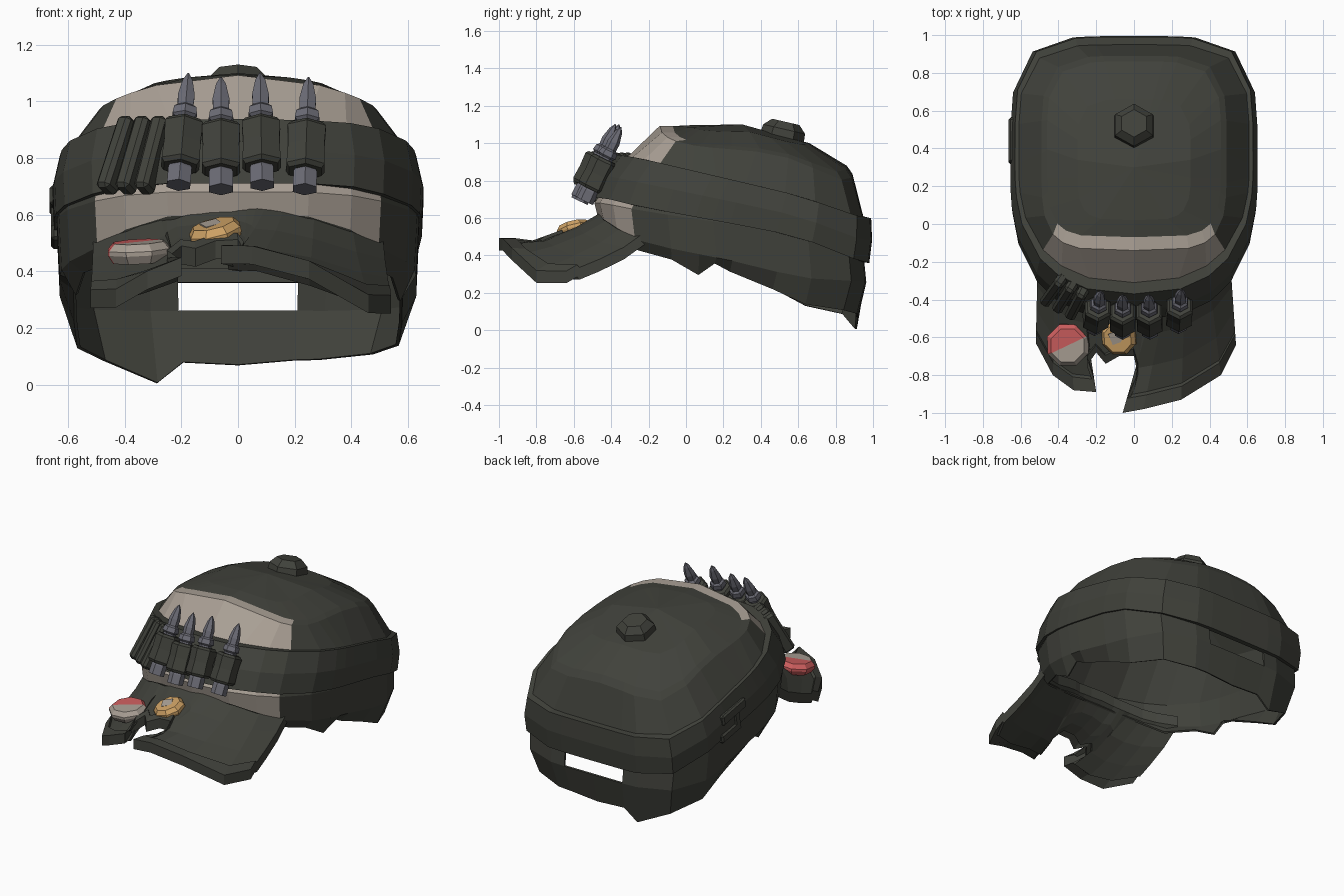
import bpy, bmesh, random
from math import sin, cos, radians, pi
from mathutils import Matrix, Vector

random.seed(4)
old = bpy.data.objects.get("Cube")
if old:
    bpy.data.objects.remove(old)


def material(name, rgb):
    m = bpy.data.materials.new(name)
    m.use_nodes = True
    m.diffuse_color = (*rgb, 1)
    m.node_tree.nodes["Principled BSDF"].inputs["Base Color"].default_value = (*rgb, 1)
    return m


DARK = material("dark olive", (.052, .054, .044))
TAN = material("tan", (.40, .35, .30))
STEEL = material("steel grey", (.15, .15, .18))
RED = material("badge red", (.60, .11, .11))
ORANGE = material("badge orange", (.62, .36, .13))


def make(name, bm, *mats):
    mesh = bpy.data.meshes.new(name)
    bm.to_mesh(mesh)
    bm.free()
    for m in mats:
        mesh.materials.append(m)
    ob = bpy.data.objects.new(name, mesh)
    bpy.context.collection.objects.link(ob)
    return ob


# Plan angles: front is -90, back is 90, mirrored to the other side
HALF = [-90, -72, -56, -42, -22, -10, -4, 0, 5, 18, 50, 78, 85, 90]
ANGLES = HALF + [180 - a for a in reversed(HALF[1:-1])]
KNOTS = [-.45, -.25, .35, .6, .95]


def height(y, zs):
    for a, b, za, zb in zip(KNOTS, KNOTS[1:], zs, zs[1:]):
        if y <= b:
            return za + (zb - za) * max(0, (y - a) / (b - a))
    return zs[-1]


def ring(front, back, width, zs, arch=0, soft=.8):
    """Rounded outline with its height following the length of the cap."""
    pts = []
    for a in ANGLES:
        c, s = cos(radians(a)), sin(radians(a))
        p = soft if s < 0 else .45
        x = width * abs(c) ** p * (1 if c > 0 else -1)
        y = (front + back) / 2 + (back - front) / 2 * abs(s) ** p * (1 if s > 0 else -1)
        pts.append(Vector((x, y, height(y, zs) - arch * (x / width) ** 2)))
    return pts


def loft(rings, skip=lambda i, a, b: False, mat=lambda i, a, b: 0, tip=None):
    bm = bmesh.new()
    vs = [[bm.verts.new(p) for p in r] for r in rings]
    n = len(vs[0])
    for i in range(len(vs) - 1):
        for j in range(n):
            k = (j + 1) % n
            sa, sb = (sin(radians(ANGLES[q])) for q in (j, k))
            if not skip(i, sa, sb):
                f = bm.faces.new((vs[i][j], vs[i][k], vs[i + 1][k], vs[i + 1][j]))
                f.material_index = mat(i, sa, sb)
    if tip:
        t = bm.verts.new(tip)
        for j in range(n):
            bm.faces.new((vs[-1][j], vs[-1][(j + 1) % n], t))
    return bm


# Crown: torn rim, strap level, band level, shoulder and top
rim = ring(-.45, .92, .58, [.56, .42, .30, .15, .07])
for a, p in zip(ANGLES, rim):
    if sin(radians(a)) > -.5:
        p.z += random.uniform(-.015, .015)
    if a in (-10, 190):
        p.z -= .05
    if a in (-4, 184):
        p.z += .02
    if a == 102:
        p.z = .005
crown_rings = [
    rim,
    ring(-.47, .965, .63, [.60, .47, .35, .28, .26]),
    ring(-.49, .95, .64, [.68, .64, .55, .50, .41]),
    ring(-.31, .95, .61, [.95, .92, .78, .72, .60]),
    ring(-.14, .89, .49, [1.1, 1.1, 1.06, 1.01, .80], .10, .45),
    ring(-.07, .86, .46, [1.1, 1.1, 1.07, 1.02, .83], .09, .42),
    ring(.02, .66, .30, [1.1, 1.1, 1.09, 1.02, .90], .03, .45),
]
crown = make("crown", loft(
    crown_rings,
    skip=lambda i, a, b: i == 1 and min(a, b) > .99,
    mat=lambda i, a, b: 1 if 1 <= i <= 4 and max(a, b) < -.6 else 0,
    tip=(0, .3, 1.1)), DARK, TAN, DARK)
lining = crown.modifiers.new("lining", 'SOLIDIFY')
lining.thickness = .012
lining.offset = -1
lining.material_offset = 2

# Tilted strap wrapped around the crown
low, high = [.71, .66, .55, .50, .36], [.95, .92, .78, .72, .60]
middle = [(a + b) / 2 for a, b in zip(low, high)]
make("wrapped_band", loft([
    ring(-.48, .945, .63, low),
    ring(-.51, .98, .65, low),
    ring(-.46, .995, .655, middle),
    ring(-.37, .99, .63, high),
    ring(-.31, .945, .603, high)]), DARK)

# Brim columns: root x, root y, outer x, outer y, with a torn gap
COLUMNS = [
    (-.51, -.20, -.52, -.63), (-.42, -.29, -.43, -.80), (-.35, -.34, -.32, -.88),
    (-.28, -.37, -.20, -.89), (-.25, -.38, -.25, -.75), (-.22, -.39, -.20, -.68),
    (-.18, -.40, -.15, -.74), (-.10, -.41, -.08, -.70), (-.02, -.42, 0, -.70),
    (.03, -.42, .02, -.80), (.07, -.42, 0, -.88), (.11, -.41, -.06, -1),
    (.17, -.40, .05, -.98), (.27, -.38, .25, -.93), (.40, -.31, .46, -.80),
    (.51, -.20, .54, -.64)]
ROWS = [(0, .05), (.3, .01), (.6, 0), (.84, 0), (.87, .02), (1, .01)]


def brim_z(x, y):
    return .755 + .36 * y - .75 * x * x + .5 * max(0, -y - .82)


bm = bmesh.new()
grid = []
for xr, yr, xo, yo in COLUMNS:
    col = []
    for s, lift in ROWS:
        x, y = xr + (xo - xr) * s, yr + (yo - yr) * s
        col.append(bm.verts.new((x, y, brim_z(x, y) + lift)))
    grid.append(col)
for c, d in zip(grid, grid[1:]):
    for i in range(len(ROWS) - 1):
        bm.faces.new((c[i], c[i + 1], d[i + 1], d[i]))
under = bmesh.ops.extrude_face_region(bm, geom=bm.faces[:], use_keep_orig=True)
bmesh.ops.translate(bm, vec=(0, 0, -.065),
                    verts=[v for v in under["geom"] if isinstance(v, bmesh.types.BMVert)])
bmesh.ops.recalc_face_normals(bm, faces=bm.faces)
make("torn_brim", bm, DARK)


def lathe(profile, sides):
    """Stack of rings from (radius, height) pairs, closed at both ends."""
    bm = bmesh.new()
    turns = [2 * pi * (k + .5) / sides for k in range(sides)]
    vs = [[bm.verts.new((r * cos(t), r * sin(t), z)) for t in turns] for r, z in profile]
    for a, b in zip(vs, vs[1:]):
        for k in range(sides):
            m = (k + 1) % sides
            bm.faces.new((a[k], a[m], b[m], b[k]))
    bm.faces.new(vs[0][::-1])
    bm.faces.new(vs[-1])
    return bm


def place(ob, loc, rot=(0, 0, 0)):
    ob.location = loc
    ob.rotation_euler = [radians(r) for r in rot]


# Cartridges in their loops
CARTRIDGE = [(.048, 0), (.048, .06), (.038, .08), (.038, .26), (.05, .27),
             (.045, .30), (.032, .31), (.034, .35), (.02, .41), (.003, .44)]
LOOP = [(.066, .07), (.078, .085), (.074, .16), (.078, .235), (.064, .25)]
for n, (x, y, z, lean) in enumerate([(-.21, -.55, .705, 5), (-.06, -.57, .69, 0),
                                     (.085, -.57, .705, -1), (.235, -.54, .69, 2)]):
    for part, profile, mat in (("cartridge", CARTRIDGE, STEEL), ("loop", LOOP, DARK)):
        place(make(f"{part}_{n + 1}", lathe(profile, 6), mat), (x, y, z), (-26, lean, 0))


def box(name, size, loc, rot, mat):
    bm = bmesh.new()
    bmesh.ops.create_cube(bm, size=1, matrix=Matrix.Diagonal((*size, 1)))
    bmesh.ops.bevel(bm, geom=bm.edges[:], offset=min(size) * .25, segments=1,
                    affect='EDGES')
    place(make(name, bm, mat), loc, rot)


# Folded ribs of empty loops
for n in range(3):
    box(f"band_rib_{n + 1}", (.058, .08, .29),
        (-.425 + .062 * n, -.35 - .033 * n, .81), (-29, 0, -36 + 4 * n), DARK)

# Side clasp
box("clasp_upper", (.04, .24, .07), (-.645, .44, .65), (-10, 0, 0), DARK)
box("clasp_lower", (.04, .20, .06), (-.64, .46, .525), (-10, 0, 0), DARK)
box("clasp_bar", (.03, .05, .16), (-.645, .40, .59), (-10, 0, 0), DARK)

# Top button
place(make("top_button", lathe([(.12, -.04), (.115, .02), (.075, .06)], 6), DARK),
      (0, .52, 1.055), (-13, 0, 0))


# Badges on the brim
def badge(name, radius, loc, rot, mats, split=False):
    bm = lathe([(radius * .85, -.04), (radius, -.01), (radius, .005), (radius * .8, .03)], 8)
    if split:
        normal = Vector((.43, -.9, 0))
        bmesh.ops.bisect_plane(bm, geom=bm.verts[:] + bm.edges[:] + bm.faces[:],
                               plane_co=(0, 0, 0), plane_no=normal)
        for f in bm.faces:
            f.material_index = 1 if f.calc_center_median().dot(normal) > 0 else 0
    place(make(name, bm, *mats), loc, rot)


badge("split_badge", .118, (-.35, -.64, .475), (6, -3, 0), (RED, TAN), True)
badge("orange_badge", .098, (-.08, -.60, .540), (14, -14, 0), (ORANGE,))
place(make("badge_plate", lathe([(.045, 0), (.045, .006)], 4), TAN),
      (-.095, -.60, .566), (14, -14, 20))
